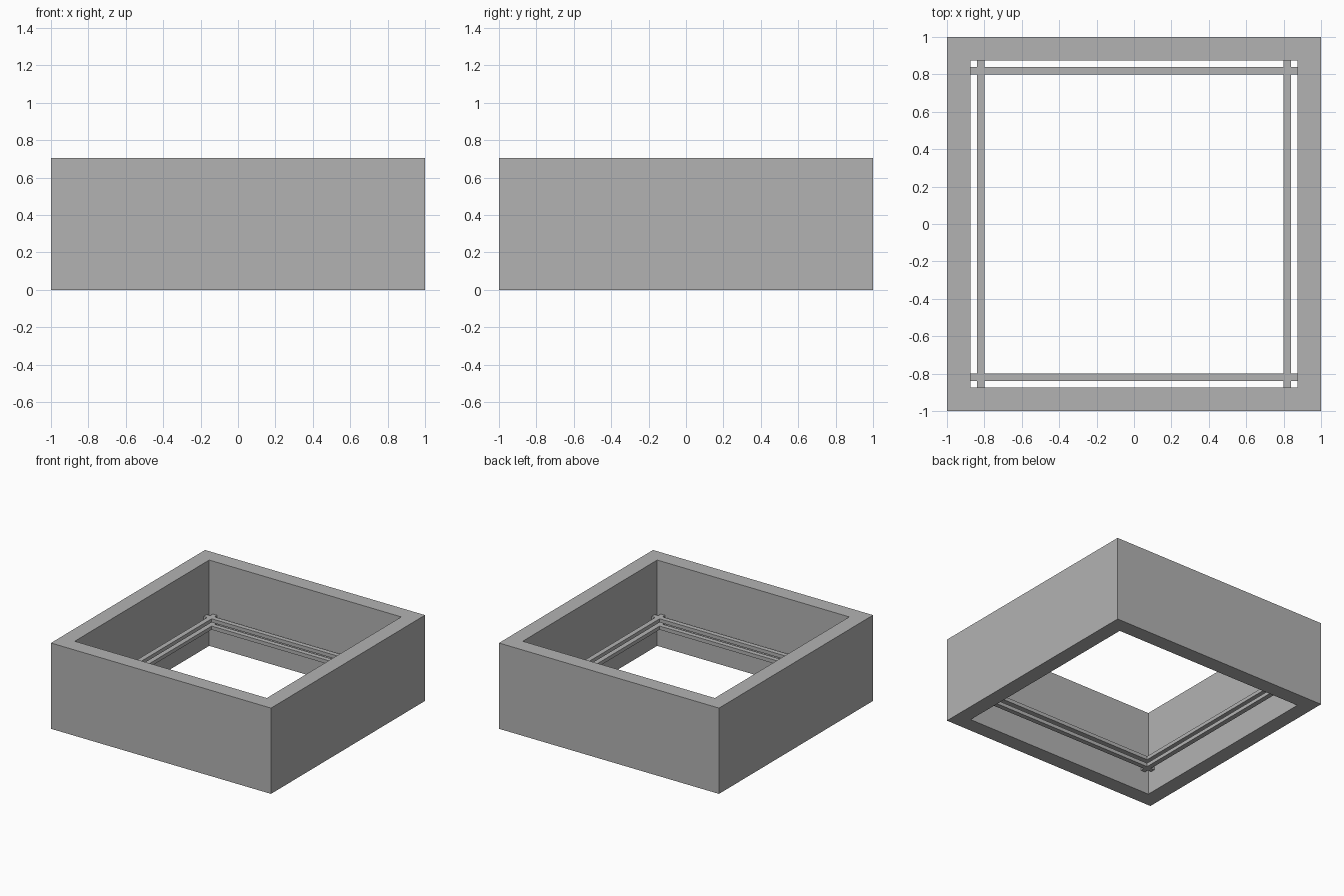
import bpy
import bmesh
from mathutils import Matrix

cube = bpy.data.objects.get("Cube")
if cube:
    bpy.data.objects.remove(cube, do_unlink=True)

OUTER, INNER, HEIGHT = 1.0, 0.873, 0.705
RAIL_POS, RAIL_WIDTH, RAIL_HEIGHT = 0.82, 0.04, 0.03
RAIL_LEVELS = {"lower": 0.195, "upper": 0.255}

grey = bpy.data.materials.new("plain grey")
grey.use_nodes = True
grey.diffuse_color = (0.45, 0.45, 0.45, 1)
grey.node_tree.nodes["Principled BSDF"].inputs["Base Color"].default_value = grey.diffuse_color


def finish(name, bm):
    bmesh.ops.recalc_face_normals(bm, faces=bm.faces)
    mesh = bpy.data.meshes.new(name)
    bm.to_mesh(mesh)
    bm.free()
    mesh.materials.append(grey)
    bpy.context.collection.objects.link(bpy.data.objects.new(name, mesh))


def box(name, center, size):
    bm = bmesh.new()
    bmesh.ops.create_cube(bm, size=1, matrix=Matrix.Translation(center) @ Matrix.Diagonal((*size, 1)))
    finish(name, bm)


# Square outer wall, open at top and bottom
bm = bmesh.new()
corners = [(-1, -1), (1, -1), (1, 1), (-1, 1)]
rings = [[bm.verts.new((x * r, y * r, z)) for x, y in corners]
         for r, z in ((OUTER, 0), (OUTER, HEIGHT), (INNER, HEIGHT), (INNER, 0))]
for i, ring in enumerate(rings):
    after = rings[(i + 1) % 4]
    for j in range(4):
        k = (j + 1) % 4
        bm.faces.new((ring[j], ring[k], after[k], after[j]))
finish("outer_wall", bm)

# Two levels of crossing rails inside the wall
for level, z in RAIL_LEVELS.items():
    for side, s in (("front", -1), ("back", 1)):
        box(f"{level}_{side}_rail", (0, s * RAIL_POS, z), (2 * INNER, RAIL_WIDTH, RAIL_HEIGHT))
    for side, s in (("right", -1), ("left", 1)):
        box(f"{level}_{side}_rail", (s * RAIL_POS, 0, z), (RAIL_WIDTH, 2 * INNER, RAIL_HEIGHT))
